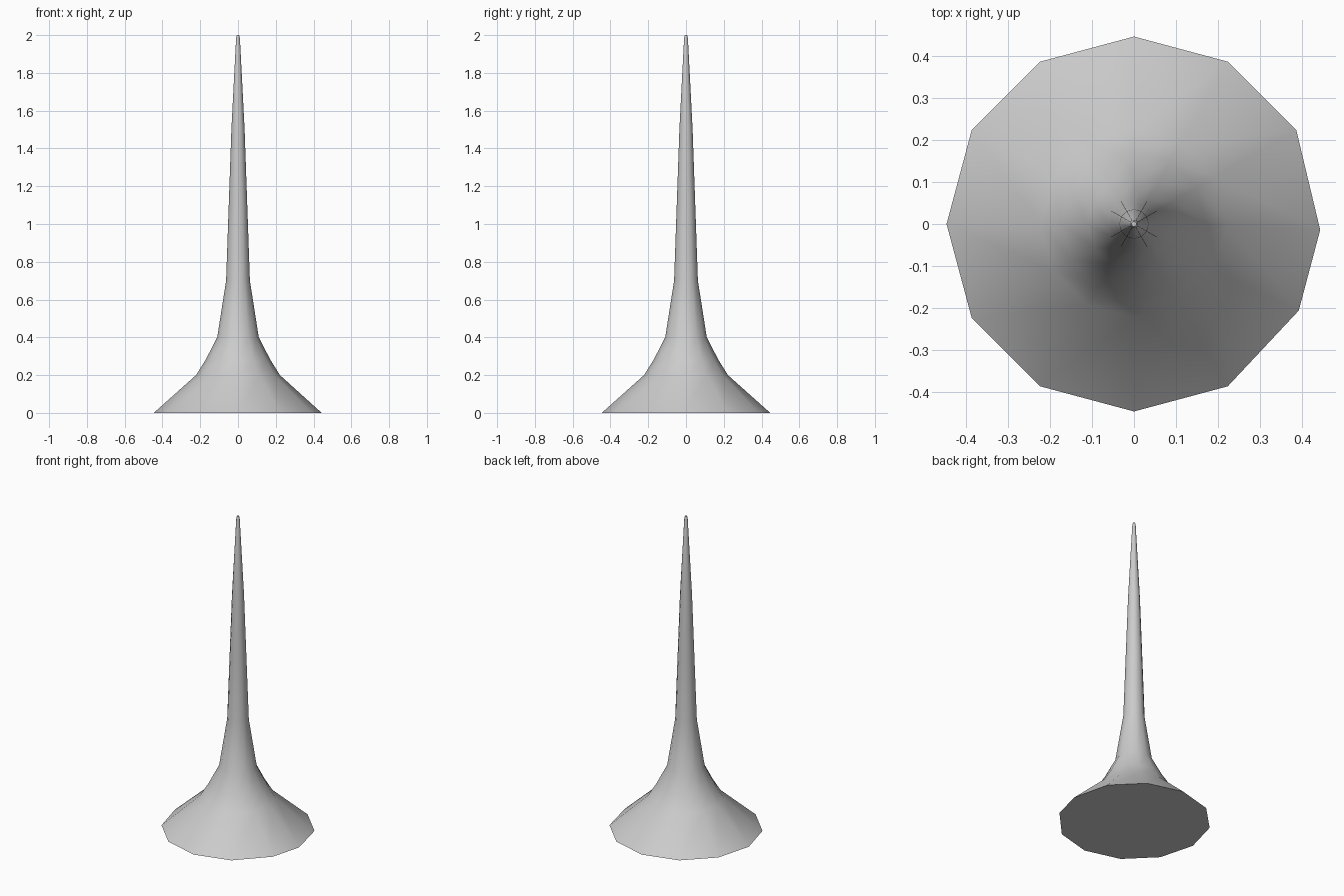
import bpy, bmesh, math

if "Cube" in bpy.data.objects:
    bpy.data.objects.remove(bpy.data.objects["Cube"])

SIDES = 12
# radius, height up the flared spire
PROFILE = [(0.446, 0.0), (0.222, 0.2), (0.172, 0.28), (0.11, 0.4),
           (0.063, 0.7), (0.049, 1.1), (0.035, 1.5), (0.01, 1.985), (0.006, 2.0)]

bm = bmesh.new()
rings = []
for r, z in PROFILE:
    ring = []
    for i in range(SIDES):
        a = 2 * math.pi * i / SIDES
        ring.append(bm.verts.new((r * math.cos(a), r * math.sin(a), z)))
    rings.append(ring)

# slightly uneven foot on the right side
rings[0][0].co = (0.443, -0.014, 0)
rings[0][-1].co = (0.392, -0.206, 0)

# walls and end caps
for low, high in zip(rings, rings[1:]):
    for i in range(SIDES):
        j = (i + 1) % SIDES
        bm.faces.new((low[i], low[j], high[j], high[i]))
bm.faces.new(rings[0][::-1])
bm.faces.new(rings[-1])

mesh = bpy.data.meshes.new("flared_spire")
bm.to_mesh(mesh)
bm.free()
spire = bpy.data.objects.new("flared_spire", mesh)
bpy.context.collection.objects.link(spire)

# smooth sides, crisp base edge
bpy.context.view_layer.objects.active = spire
spire.select_set(True)
bpy.ops.object.shade_smooth_by_angle(angle=math.radians(40))
